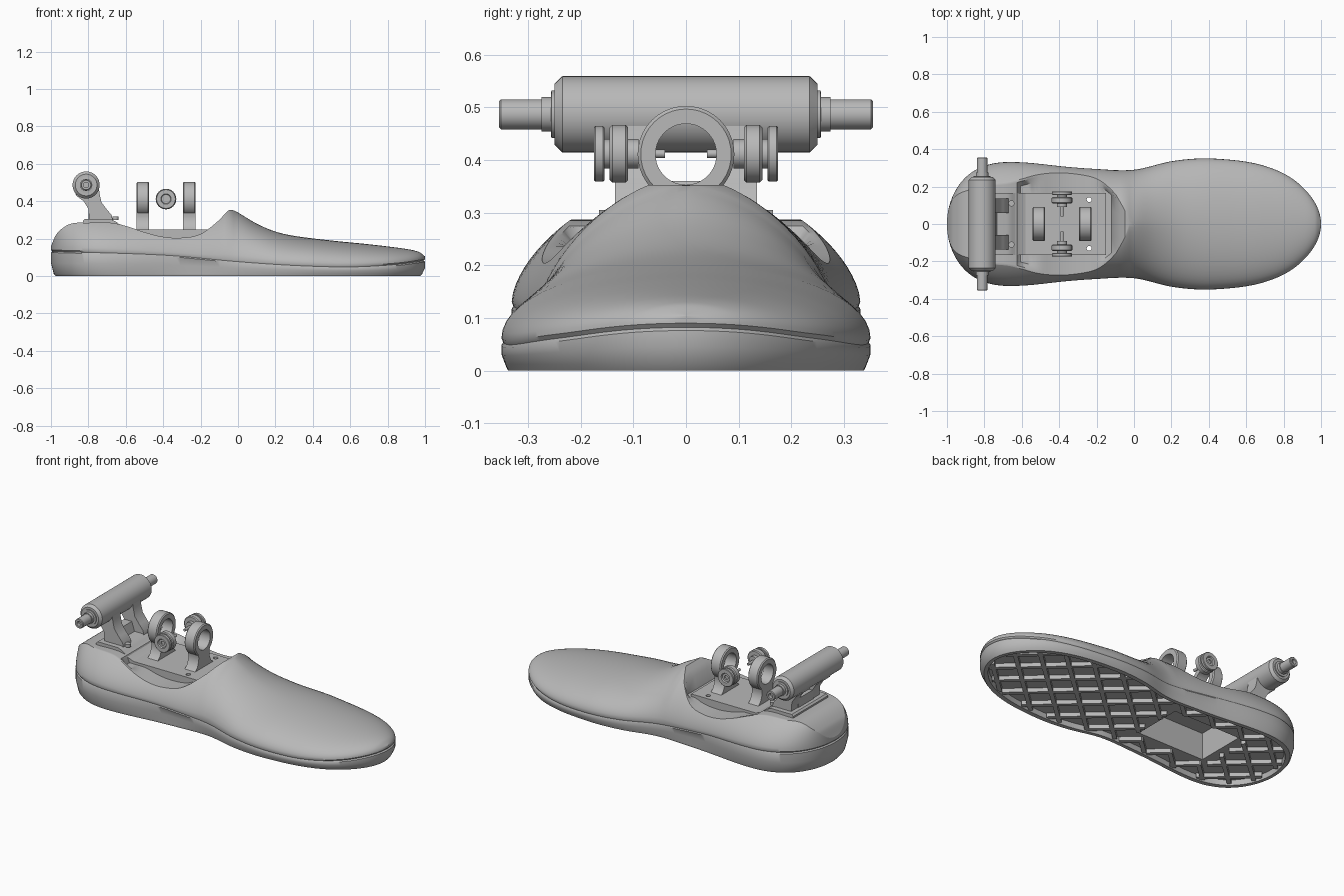
import bpy, bmesh, math
from mathutils import Matrix, Vector

if "Cube" in bpy.data.objects:
    bpy.data.objects.remove(bpy.data.objects["Cube"])

grey = bpy.data.materials.new("plain_grey")
grey.use_nodes = True
grey.diffuse_color = (0.48, 0.48, 0.48, 1)
grey.node_tree.nodes["Principled BSDF"].inputs["Base Color"].default_value = grey.diffuse_color


def finish(bm, name):
    bmesh.ops.remove_doubles(bm, verts=bm.verts, dist=1e-5)
    bmesh.ops.recalc_face_normals(bm, faces=bm.faces)
    mesh = bpy.data.meshes.new(name)
    bm.to_mesh(mesh)
    bm.free()
    mesh.materials.append(grey)
    ob = bpy.data.objects.new(name, mesh)
    bpy.context.collection.objects.link(ob)
    return ob


def smooth(ob, angle=35):
    bpy.ops.object.select_all(action='DESELECT')
    ob.select_set(True)
    bpy.context.view_layer.objects.active = ob
    bpy.ops.object.shade_smooth_by_angle(angle=math.radians(angle))


def add_box(bm, lo, hi):
    lo, hi = Vector(lo), Vector(hi)
    m = Matrix.Translation((lo + hi) / 2) @ Matrix.Diagonal((*(hi - lo), 1))
    bmesh.ops.create_cube(bm, size=1, matrix=m)


def box(name, lo, hi):
    bm = bmesh.new()
    add_box(bm, lo, hi)
    return finish(bm, name)


def lathe(name, profile, centre, axis='y', closed=False, segs=40):
    """Spin (radius, position) pairs about the x, y or z axis through centre."""
    bm = bmesh.new()
    rings = []
    for r, p in profile:
        ring = []
        for i in range(segs):
            a = 2 * math.pi * i / segs
            c, s = r * math.cos(a), r * math.sin(a)
            v = {'x': (p, c, s), 'y': (c, p, s), 'z': (c, s, p)}[axis]
            ring.append(bm.verts.new(Vector(v) + Vector(centre)))
        rings.append(ring)
    for a, b in zip(rings, rings[1:] + (rings[:1] if closed else [])):
        for i in range(segs):
            k = (i + 1) % segs
            bm.faces.new((a[i], a[k], b[k], b[i]))
    if not closed:
        bm.faces.new(rings[0])
        bm.faces.new(rings[-1])
    ob = finish(bm, name)
    smooth(ob)
    return ob


def extrude(name, outline, lo, hi, axis='y'):
    """Extrude a 2D outline (horizontal, z) along x or y."""
    bm = bmesh.new()
    put = (lambda p, d: (p[0], d, p[1])) if axis == 'y' else (lambda p, d: (d, p[0], p[1]))
    ends = [[bm.verts.new(put(p, d)) for p in outline] for d in (lo, hi)]
    for e in ends:
        bm.faces.new(e)
    n = len(outline)
    for i in range(n):
        k = (i + 1) % n
        bm.faces.new((ends[0][i], ends[0][k], ends[1][k], ends[1][i]))
    ob = finish(bm, name)
    smooth(ob)
    return ob


def cut(ob, cutter):
    mod = ob.modifiers.new("cut", 'BOOLEAN')
    mod.operation, mod.solver, mod.object = 'DIFFERENCE', 'EXACT', cutter
    bpy.context.view_layer.objects.active = ob
    bpy.ops.object.modifier_apply(modifier=mod.name)
    bpy.data.objects.remove(cutter)


def curve(pts, x):
    """Smooth interpolation through (x, value) pairs."""
    x = min(max(x, pts[0][0]), pts[-1][0])
    i = max(k for k in range(len(pts) - 1) if pts[k][0] <= x)

    def slope(k):
        a, b = pts[max(k - 1, 0)], pts[min(k + 1, len(pts) - 1)]
        return (b[1] - a[1]) / (b[0] - a[0])
    (x0, y0), (x1, y1) = pts[i], pts[i + 1]
    d = x1 - x0
    t = (x - x0) / d
    return ((2*t**3 - 3*t*t + 1) * y0 + (t**3 - 2*t*t + t) * d * slope(i)
            + (3*t*t - 2*t**3) * y1 + (t**3 - t*t) * d * slope(i + 1))


# Shoe: fullness of the plan, top line and seam line along its length
FULL = [(-1, .62), (-.9, .573), (-.8, .517), (-.6, .412), (-.4, .338), (-.2, .3), (0, .29),
        (.2, .342), (.35, .374), (.5, .398), (.7, .434), (.85, .455), (1, .45)]
TOP = [(-1, .16), (-.97, .225), (-.9, .278), (-.8, .285), (-.68, .285), (-.6, .268), (-.5, .235),
       (-.4, .21), (-.3, .205), (-.2, .225), (-.1, .3), (-.05, .352), (-.02, .35), (.1, .28),
       (.2, .238), (.3, .215), (.5, .19), (.7, .17), (.9, .145), (.97, .128), (1, .105)]
SEAM = [(-1, .14), (-.4, .12), (0, .085), (.3, .065), (.6, .057), (.85, .07), (1, .09)]
COLLAR = -.04


def half_width(x):
    return curve(FULL, x) * math.sqrt(max(0, 1 - x * x))


def half_section(x):
    w, h, s = half_width(x), curve(TOP, x), curve(SEAM, x)
    arch = 1 - .05 * math.exp(-((x + .25) / .2) ** 2)
    pts = [(x * kx, w * ky, z) for kx, ky, z in (
        (.95, 0, .03), (.95, .45, .03), (.95, .88, .03), (.955, .89, 0), (.975, .965, 0),
        (.985, .98, .012), (1, arch, s * .5), (1, 1, s - .014), (.993, .99, s - .008))]
    full = max(h, .37) if x < COLLAR else h
    n = 1.65 if x < 0 else 1.65 + .35 * min(1, x / .4)
    for j in range(15):
        u = (h - s) / (full - s) * math.sin(j / 14 * math.pi / 2)
        y = w * max(0, 1 - u ** n) ** (1 / n)
        pts.append((x, y, s + u * (full - s)))
    # ankle opening floor
    floor = min(h, .235) if -.62 < x < -.12 else h
    pts += [(x, y * .95, h), (x, y * .85, floor), (x, y * .4, floor), (x, 0, floor)]
    return pts


bm = bmesh.new()
loops = []
STEPS = 130
for i in range(STEPS + 1):
    half = half_section(-math.cos(math.pi * i / STEPS))
    loop = half + [(px, -py, pz) for px, py, pz in half[-2:0:-1]]
    loops.append([bm.verts.new(p) for p in loop])
for a, b in zip(loops, loops[1:]):
    for i in range(len(a)):
        k = (i + 1) % len(a)
        bm.faces.new((a[i], a[k], b[k], b[i]))
shoe = finish(bm, "shoe")
cut(shoe, box("pit_cutter", (-.6, -.15, -.1), (-.16, .15, .5)))
smooth(shoe, 40)

# Diagonal tread ridges inside the sole rim
bm = bmesh.new()


def on_sole(x, y):
    in_pit = -.63 < x < -.13 and abs(y) < .18
    return abs(x) < .94 and abs(y) < .88 * half_width(x / .95) and not in_pit


for side in (1, -1):
    ang = side * math.radians(42)
    for k in range(-6, 7):
        run = []
        for j in range(-60, 62):
            t = j * .01
            p = (k * .2 + t * math.cos(ang), t * math.sin(ang))
            if on_sole(*p) and j < 61:
                run.append(t)
            elif run:
                mid, length = (run[0] + run[-1]) / 2, run[-1] - run[0] + .01
                m = (Matrix.Translation((k * .2 + mid * math.cos(ang), mid * math.sin(ang), .021))
                     @ Matrix.Rotation(ang, 4, 'Z') @ Matrix.Diagonal((length, .024, .03, 1)))
                bmesh.ops.create_cube(bm, size=1, matrix=m)
                run = []
finish(bm, "sole_tread")

# Mounting plate with bolt holes, and raised heel base
plate = box("mounting_plate", (-.61, -.165, .19), (-.15, .165, .25))
for s in (1, -1):
    cut(plate, lathe("hole_cutter", [(.013, -.1), (.013, .1)], (-.24, s * .13, .22), 'z'))
extrude("heel_base", [(-.83, .2), (-.83, .295), (-.82, .305), (-.68, .305), (-.65, .29),
                      (-.62, .265), (-.58, .25), (-.58, .2)], -.165, .165)

# Bracket holding the axle housing: two curved legs and a low web
LEG = [(-.88, .47), (-.865, .43), (-.825, .4), (-.8, .36), (-.795, .3), (-.67, .3), (-.675, .325),
       (-.7, .355), (-.73, .395), (-.74, .44), (-.745, .48), (-.81, .5)]
for s, side in ((1, "left"), (-1, "right")):
    extrude("bracket_leg_" + side, LEG, s * .06, s * .135)
    lathe("bracket_bolt_" + side, [(.016, .3), (.016, .318)], (-.655, s * .11, 0), 'z')
extrude("bracket_web", [(-.8, .3), (-.8, .36), (-.75, .36), (-.73, .3)], -.07, .07)

# Axle housing, end collars and pins
AXLE = (-.812, 0, .487)
lathe("axle_housing", [(.058, -.25), (.0725, -.235), (.0725, .235), (.058, .25)], AXLE)
for s, side in ((1, "left"), (-1, "right")):
    lathe("axle_collar_" + side, [(.045, s * .24), (.045, s * .256), (.033, s * .257),
                                  (.033, s * .275)], AXLE)
    lathe("axle_pin_" + side, [(.0285, s * .26), (.0285, s * .352), (.025, s * .355),
                               (.014, s * .355), (.014, s * .335)], AXLE)

# Ring mounts on flared pedestals
flare = [(.055, .345), (.05, .32), (.053, .295), (.065, .268), (.085, .25), (.085, .24)]
pedestal = [(0, .335)] + flare + [(-y, z) for y, z in reversed(flare)]
for name, lo, hi in (("rear", -.542, -.475), ("front", -.295, -.226)):
    lathe(name + "_ring", [(.058, lo), (.086, lo), (.092, lo + .006), (.092, hi - .006),
                           (.086, hi), (.058, hi)], (0, 0, .411), 'x', True)
    extrude(name + "_ring_pedestal", pedestal, lo, hi, 'x')

# Side rollers with inward pins
ROLLER = [(.008, .04), (.008, .09), (.028, .09), (.028, .11), (.05, .11), (.055, .115),
          (.055, .14), (.05, .145), (.028, .145), (.028, .155), (.05, .155), (.053, .158),
          (.053, .172), (.05, .175), (.028, .175), (.024, .168), (.012, .168), (.012, .16)]
for s, side in ((1, "left"), (-1, "right")):
    lathe("roller_" + side, [(r, s * p) for r, p in ROLLER], (-.385, 0, .412))
